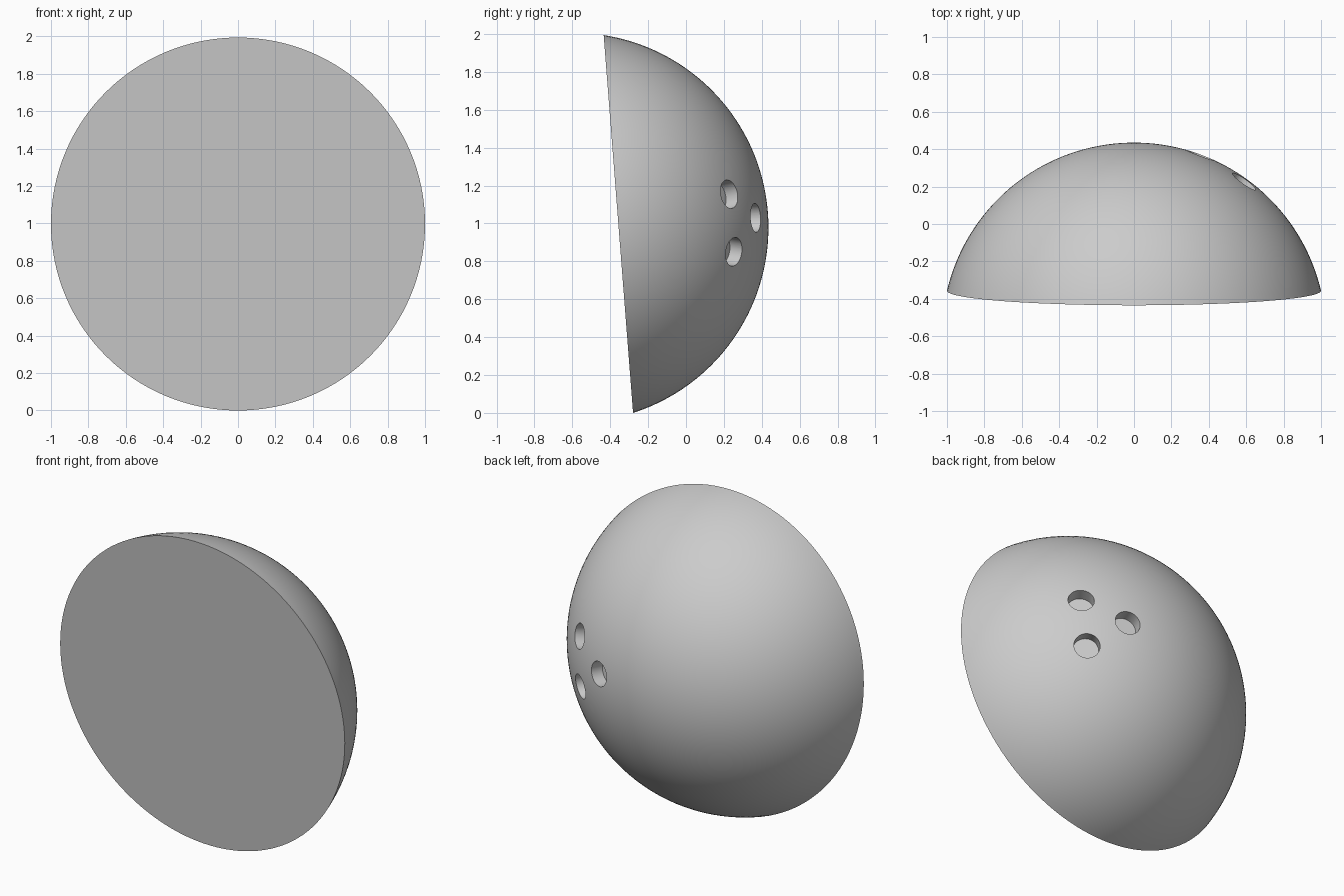
import bpy, bmesh, math
from mathutils import Vector, Matrix

if "Cube" in bpy.data.objects:
    bpy.data.objects.remove(bpy.data.objects["Cube"])

R = 1.0275                       # sphere radius
S = 0.236                        # sphere centre sits this far in front of the flat face
TILT = math.radians(4.45)
AXIS = Vector((0, math.cos(TILT), math.sin(TILT)))
CENTRE = Vector((0, -0.357, 0.997)) - AXIS * S
HOLE_R, HOLE_DEPTH = 0.076, 0.08

mat = bpy.data.materials.new("plain grey")
mat.diffuse_color = (0.6, 0.6, 0.6, 1)
mat.use_nodes = True
mat.node_tree.nodes["Principled BSDF"].inputs["Base Color"].default_value = mat.diffuse_color


def add_object(name, bm):
    bmesh.ops.recalc_face_normals(bm, faces=bm.faces)
    me = bpy.data.meshes.new(name)
    bm.to_mesh(me)
    bm.free()
    me.materials.append(mat)
    ob = bpy.data.objects.new(name, me)
    bpy.context.collection.objects.link(ob)
    return ob


# Dome: arc profile spun around the axis, closed with a flat face
bm = bmesh.new()
rim_angle = math.acos(S / R)
N = 40
arc = [bm.verts.new((R * math.sin(rim_angle * i / N), 0, R * math.cos(rim_angle * i / N)))
       for i in range(N + 1)]
edges = [bm.edges.new(p) for p in zip(arc, arc[1:])]
bmesh.ops.spin(bm, geom=arc + edges, cent=(0, 0, 0), axis=(0, 0, 1),
               angle=math.tau, steps=128, use_merge=True)
bmesh.ops.remove_doubles(bm, verts=bm.verts, dist=1e-5)
bmesh.ops.holes_fill(bm, edges=[e for e in bm.edges if e.is_boundary], sides=0)
turn = Vector((0, 0, 1)).rotation_difference(AXIS).to_matrix().to_4x4()
bm.transform(Matrix.Translation(CENTRE) @ turn)
dome = add_object("half_ball", bm)

# Finger holes: shallow round cutters, drilled towards the sphere centre
bm = bmesh.new()
for y, z in ((0.23, 1.155), (0.37, 1.03), (0.255, 0.85)):
    dy, dz = y - CENTRE.y, z - CENTRE.z
    out = Vector((math.sqrt(R * R - dy * dy - dz * dz), dy, dz)).normalized()
    spin = Vector((0, 0, 1)).rotation_difference(out).to_matrix().to_4x4()
    place = Matrix.Translation(CENTRE + out * (R - HOLE_DEPTH + 0.1)) @ spin
    bmesh.ops.create_cone(bm, cap_ends=True, segments=48, radius1=HOLE_R,
                          radius2=HOLE_R, depth=0.2, matrix=place)
cutter = add_object("hole_cutter", bm)

mod = dome.modifiers.new("finger_holes", 'BOOLEAN')
mod.operation = 'DIFFERENCE'
mod.solver = 'EXACT'
mod.object = cutter
bpy.context.view_layer.objects.active = dome
dome.select_set(True)
bpy.ops.object.modifier_apply(modifier=mod.name)
bpy.data.objects.remove(cutter, do_unlink=True)
bpy.ops.object.shade_smooth_by_angle(angle=math.radians(30))
